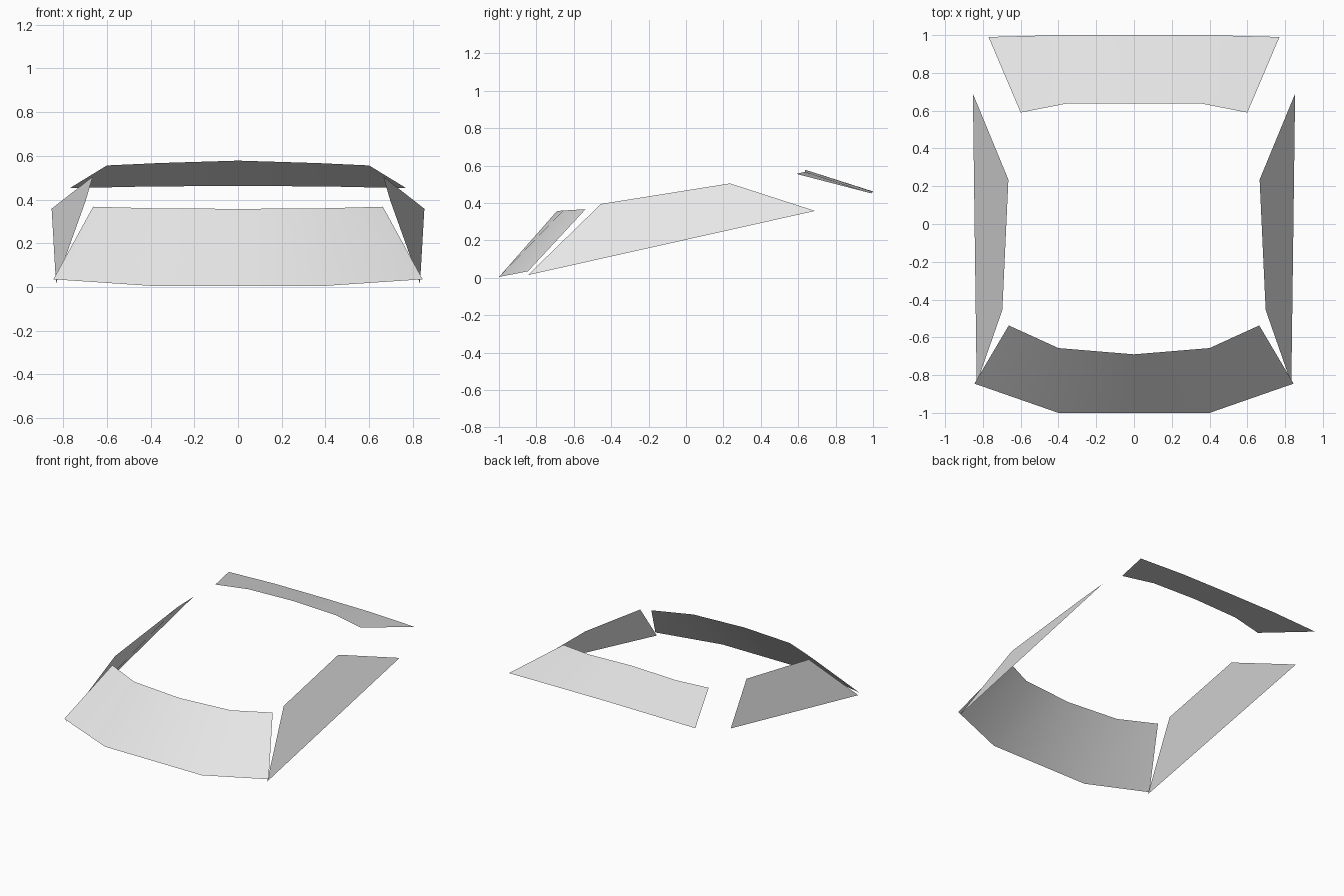
import bpy
import bmesh
from mathutils import Vector

cube = bpy.data.objects.get("Cube")
if cube:
    bpy.data.objects.remove(cube, do_unlink=True)

glass = bpy.data.materials.new("light_grey")
glass.use_nodes = True
glass.diffuse_color = (0.8, 0.8, 0.8, 1)
glass.node_tree.nodes["Principled BSDF"].inputs["Base Color"].default_value = (0.8, 0.8, 0.8, 1)


def mirrored(half):
    """Full edge from +x to -x, given the points from the centre outward."""
    return half[::-1] + [(-x, y, z) for x, y, z in half[1:]]


def sheet(name, lower, upper, outward):
    """Thin pane of quads between two edges, facing the outward direction."""
    bm = bmesh.new()
    low = [bm.verts.new(p) for p in lower]
    top = [bm.verts.new(p) for p in upper]
    for i in range(len(low) - 1):
        bm.faces.new((low[i], low[i + 1], top[i + 1], top[i]))
    bm.normal_update()
    if sum(f.normal.dot(Vector(outward)) for f in bm.faces) < 0:
        bmesh.ops.reverse_faces(bm, faces=bm.faces[:])
    for f in bm.faces:
        f.smooth = True
    mesh = bpy.data.meshes.new(name)
    bm.to_mesh(mesh)
    bm.free()
    mesh.materials.append(glass)
    obj = bpy.data.objects.new(name, mesh)
    bpy.context.collection.objects.link(obj)


# Curved front pane
sheet("windshield",
      mirrored([(0, -1, 0.005), (0.4, -1, 0.005), (0.845, -0.845, 0.035)]),
      mirrored([(0, -0.69, 0.357), (0.4, -0.657, 0.36), (0.663, -0.537, 0.367)]),
      (0, -1, 1))

# Shallow rear pane
sheet("rear_window",
      mirrored([(0, 1, 0.462), (0.4, 1, 0.46), (0.77, 0.99, 0.452)]),
      mirrored([(0, 0.637, 0.578), (0.36, 0.637, 0.567), (0.6, 0.59, 0.556)]),
      (0, 1, 1))

# Side panes
for side, name in ((1, "left_window"), (-1, "right_window")):
    sheet(name,
          [(side * 0.833, -0.845, 0.015), (side * 0.853, 0.69, 0.358)],
          [(side * 0.697, -0.455, 0.395), (side * 0.665, 0.235, 0.505)],
          (side, 0, 0))
